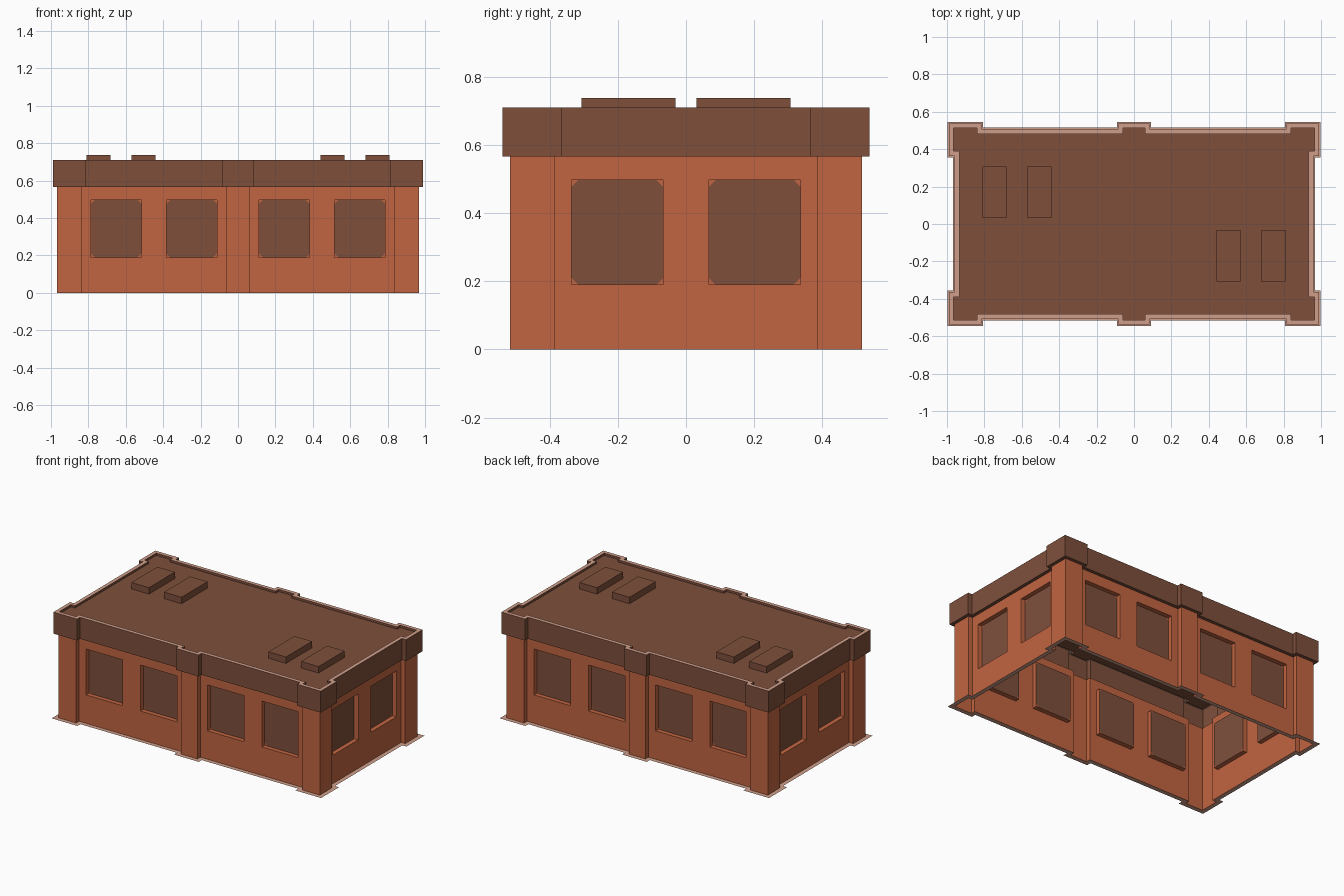
import bpy, bmesh
from mathutils import Vector

if "Cube" in bpy.data.objects:
    bpy.data.objects.remove(bpy.data.objects["Cube"])


def material(name, rgb):
    lin = [(c / 255 / 12.92) if c < 11 else ((c / 255 + 0.055) / 1.055) ** 2.4 for c in rgb]
    m = bpy.data.materials.new(name)
    m.diffuse_color = (*lin, 1)
    m.use_nodes = True
    m.node_tree.nodes["Principled BSDF"].inputs["Base Color"].default_value = m.diffuse_color
    return m


BRICK = material("brick_orange", (194, 101, 65))
BROWN = material("dark_brown", (126, 79, 59))
TAN = material("pale_tan", (208, 158, 138))

WALL_TOP, TOP, ROOF = 0.566, 0.71, 0.695


def outline(o):
    """Plan of the building with corner and middle pilasters, grown by o."""
    X, Y, xr, yr = 0.967 + o, 0.516 + o, 0.937 + o, 0.485 + o
    a, b, c = 0.837 - o, 0.386 - o, 0.062 + o
    half = [(-X, -Y), (-a, -Y), (-a, -yr), (-c, -yr), (-c, -Y), (c, -Y), (c, -yr),
            (a, -yr), (a, -Y), (X, -Y), (X, -b), (xr, -b), (xr, b), (X, b)]
    return half + [(-x, -y) for x, y in half]


def finish(name, bm, mats):
    bmesh.ops.remove_doubles(bm, verts=bm.verts, dist=1e-5)
    me = bpy.data.meshes.new(name)
    bm.to_mesh(me)
    bm.free()
    for m in mats:
        me.materials.append(m)
    ob = bpy.data.objects.new(name, me)
    bpy.context.collection.objects.link(ob)
    return ob


def face(bm, pts, mat=0):
    f = bm.faces.new([bm.verts.new(p) for p in pts])
    f.material_index = mat


def bands(name, rings, mat):
    """Join successive (offset, height) outlines with quads."""
    bm = bmesh.new()
    for (o1, z1), (o2, z2) in zip(rings, rings[1:]):
        A, B = outline(o1), outline(o2)
        for i in range(len(A)):
            j = (i + 1) % len(A)
            face(bm, [(*A[i], z1), (*A[j], z1), (*B[j], z2), (*B[i], z2)])
    return finish(name, bm, [mat])


# Walls, with two recessed windows in every set-back span
Z0, Z1, DEPTH, CUT = 0.19, 0.497, 0.03, 0.02
bm = bmesh.new()
plan = outline(0)
for i, p in enumerate(plan):
    p, q = Vector(p), Vector(plan[(i + 1) % len(plan)])
    length = (q - p).length
    d = (q - p) / length
    n = Vector((-d.y, d.x))

    def at(u, z, depth=0.0):
        v = p + d * u + n * depth
        return (v.x, v.y, z)

    def quad(u0, u1, z0, z1):
        face(bm, [at(u0, z0), at(u1, z0), at(u1, z1), at(u0, z1)])

    if i % 14 not in (2, 6, 11):
        quad(0, length, 0, WALL_TOP)
        continue
    m = length / 2
    us = [0, m - 0.336, m - 0.067, m + 0.067, m + 0.336, length]
    for k in range(5):
        u0, u1 = us[k], us[k + 1]
        if k % 2 == 0:
            quad(u0, u1, 0, WALL_TOP)
            continue
        quad(u0, u1, 0, Z0)
        quad(u0, u1, Z1, WALL_TOP)
        corners = [(u0, Z0), (u1, Z0), (u1, Z1), (u0, Z1)]
        pane = []
        for c in range(4):
            a, b, prev = corners[c], corners[(c + 1) % 4], corners[c - 1]
            # reveal
            face(bm, [at(*a), at(*b), at(*b, DEPTH), at(*a, DEPTH)])
            # clipped pane corner
            va = Vector(a)
            s = va + (Vector(prev) - va).normalized() * CUT
            e = va + (Vector(b) - va).normalized() * CUT
            face(bm, [at(*a, DEPTH), at(*e, DEPTH), at(*s, DEPTH)])
            pane += [at(*s, DEPTH), at(*e, DEPTH)]
        face(bm, pane, 1)
finish("walls_and_windows", bm, [BRICK, BROWN])

# Ground flange, cornice, parapet rim and its inner face
bands("base_flange", [(0.03, 0), (0, 0)], TAN)
bands("cornice", [(0, WALL_TOP), (0.022, WALL_TOP), (0.022, TOP)], BROWN)
bands("parapet_rim", [(0.022, TOP), (-0.003, TOP)], TAN)
bands("parapet_inside", [(-0.003, TOP), (-0.003, ROOF)], BROWN)

# Roof
bm = bmesh.new()
face(bm, [(x, y, ROOF) for x, y in outline(-0.003)])
finish("roof", bm, [BROWN])

# Rooftop units, two at the back left and two at the front right
for s in (-1, 1):
    for x in (0.505, 0.746):
        bm = bmesh.new()
        bmesh.ops.create_cube(bm, size=1)
        for v in bm.verts:
            v.co = (v.co.x * 0.13 + s * x, v.co.y * 0.275 - s * 0.169,
                    0.738 if v.co.z > 0 else ROOF)
        finish("roof_unit", bm, [BROWN])
